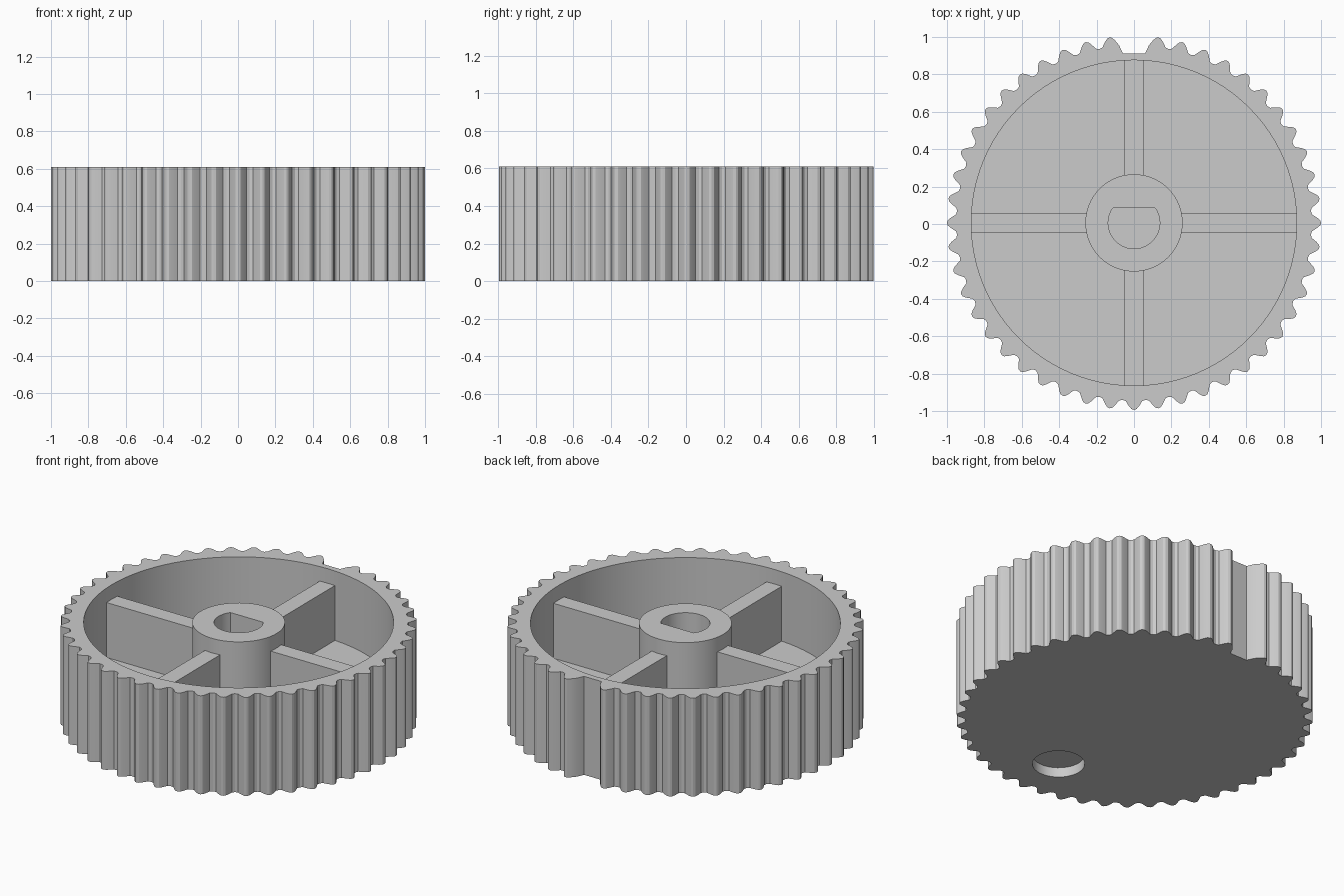
import bpy, bmesh
from math import sin, cos, pi, radians, asin

default = bpy.data.objects.get("Cube")
if default:
    bpy.data.objects.remove(default, do_unlink=True)

HEIGHT, FLOOR, SPOKE_TOP = 0.61, 0.18, 0.52
CY = 0.006            # axis offset caused by the missing tooth
TEETH = 48
INNER = 0.87

grey = bpy.data.materials.new("plain grey")
grey.use_nodes = True
grey.diffuse_color = (0.6, 0.6, 0.6, 1)
grey.node_tree.nodes["Principled BSDF"].inputs["Base Color"].default_value = (0.6, 0.6, 0.6, 1)


def prism(name, points, z0, z1):
    """Extrude a flat outline from z0 to z1."""
    bm = bmesh.new()
    base = bm.faces.new([bm.verts.new((x, y + CY, z0)) for x, y in points])
    top = bmesh.ops.extrude_face_region(bm, geom=[base])["geom"]
    bmesh.ops.translate(bm, vec=(0, 0, z1 - z0),
                        verts=[v for v in top if isinstance(v, bmesh.types.BMVert)])
    bmesh.ops.recalc_face_normals(bm, faces=bm.faces)
    mesh = bpy.data.meshes.new(name)
    bm.to_mesh(mesh)
    bm.free()
    mesh.materials.append(grey)
    obj = bpy.data.objects.new(name, mesh)
    bpy.context.collection.objects.link(obj)
    return obj


def activate(obj):
    bpy.ops.object.select_all(action="DESELECT")
    obj.select_set(True)
    bpy.context.view_layer.objects.active = obj


def cut(obj, cutter):
    """Subtract the cutter and remove it."""
    activate(obj)
    mod = obj.modifiers.new("cut", "BOOLEAN")
    mod.operation, mod.solver, mod.object = "DIFFERENCE", "EXACT", cutter
    bpy.ops.object.modifier_apply(modifier=mod.name)
    bpy.data.objects.remove(cutter, do_unlink=True)


def arc(r, start, end, steps, y=0):
    return [(r * cos(start + (end - start) * i / steps),
             y + r * sin(start + (end - start) * i / steps)) for i in range(steps + 1)]


def circle(r, steps, y=0):
    return arc(r, 0, 2 * pi, steps, y)[:-1]


# Toothed outline: one tooth profile repeated, with a flat notch at the back
TOOTH = [(-0.5, 0.948), (-0.36, 0.953), (-0.2, 0.982), (-0.1, 0.996),
         (0, 1.0), (0.1, 0.996), (0.2, 0.982), (0.36, 0.953)]
pitch = 2 * pi / TEETH
outline = []
for i in range(TEETH):
    profile = TOOTH
    if i == 0:
        profile = [(-0.5, 0.908)]
    elif i == 1:
        profile = [(-0.5, 0.908)] + TOOTH[1:]
    for t, r in profile:
        a = pi / 2 + (i + t) * pitch
        outline.append((r * cos(a), r * sin(a)))

# Wheel body with the open recess and the shallow dimple underneath
body = prism("toothed_wheel", outline, 0, HEIGHT)
cut(body, prism("recess_cutter", circle(INNER, 96), FLOOR, HEIGHT + 0.1))
cut(body, prism("dimple_cutter", circle(0.147, 48, -0.665), -0.1, 0.06))

# Central hub with a D-shaped shaft hole
hub = prism("hub", circle(0.26, 64), FLOOR - 0.01, HEIGHT)
flat = asin(0.08 / 0.138)
cut(hub, prism("shaft_cutter", arc(0.138, pi - flat, 2 * pi + flat, 40), FLOOR - 0.1, HEIGHT + 0.1))

# Four spokes joining hub and rim
spokes = []
for i, name in enumerate(("left", "back", "right", "front")):
    c, s = cos(i * pi / 2), sin(i * pi / 2)
    corners = [(0.245, -0.052), (INNER + 0.012, -0.052), (INNER + 0.012, 0.052), (0.245, 0.052)]
    spokes.append(prism(name + "_spoke", [(x * c - y * s, x * s + y * c) for x, y in corners],
                        FLOOR - 0.01, SPOKE_TOP))

for obj in [body, hub] + spokes:
    activate(obj)
    bpy.ops.object.shade_smooth_by_angle(angle=radians(25))
